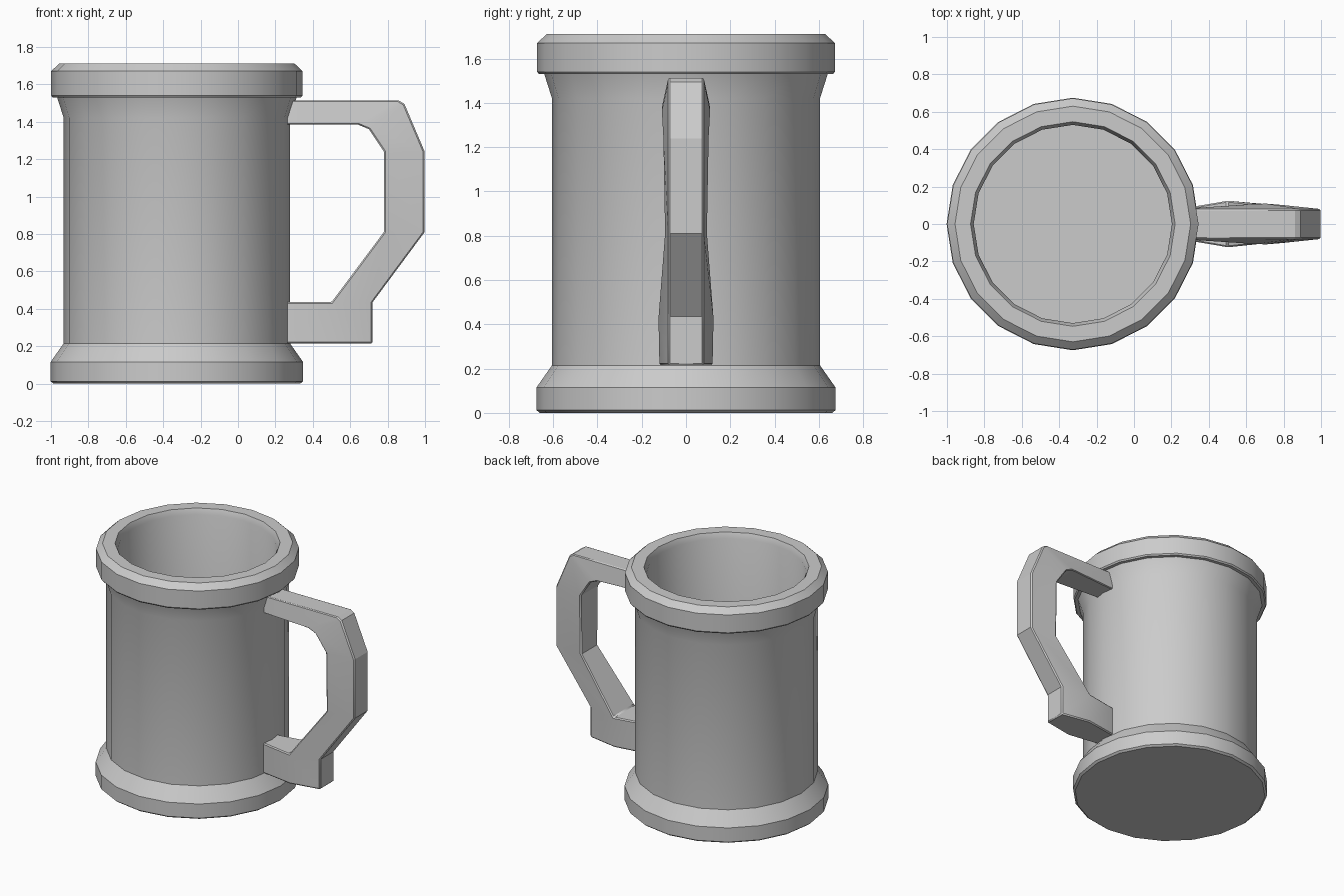
import bpy, bmesh, math

if "Cube" in bpy.data.objects:
    bpy.data.objects.remove(bpy.data.objects["Cube"])

SIDES = 20
CX = -0.327


def finish(name, bm, angle):
    bmesh.ops.remove_doubles(bm, verts=bm.verts, dist=0.0005)
    bmesh.ops.recalc_face_normals(bm, faces=bm.faces)
    me = bpy.data.meshes.new(name)
    bm.to_mesh(me)
    bm.free()
    ob = bpy.data.objects.new(name, me)
    bpy.context.collection.objects.link(ob)
    bpy.ops.object.select_all(action='DESELECT')
    ob.select_set(True)
    bpy.context.view_layer.objects.active = ob
    bpy.ops.object.shade_smooth_by_angle(angle=math.radians(angle))
    return ob


# Mug body: (radius, z) profile from the underside, over the rim, to the inner floor
profile = [(0.66, 0.0), (0.675, 0.012), (0.675, 0.115), (0.605, 0.215),
           (0.605, 1.42), (0.64, 1.53), (0.664, 1.53), (0.672, 1.54),
           (0.672, 1.67), (0.63, 1.71), (0.547, 1.71), (0.53, 1.67),
           (0.53, 0.14)]
bm = bmesh.new()
rings = []
for r, z in profile:
    rings.append([bm.verts.new((CX + r * math.cos(2 * math.pi * i / SIDES),
                                r * math.sin(2 * math.pi * i / SIDES), z))
                  for i in range(SIDES)])
for a, b in zip(rings, rings[1:]):
    for i in range(SIDES):
        j = (i + 1) % SIDES
        bm.faces.new((a[i], a[j], b[j], b[i]))
bm.faces.new(rings[0][::-1])
bm.faces.new(rings[-1])
finish("mug_body", bm, 25)

# Handle: stations of outer and inner edge, each (x, z, half width)
stations = [
    ((0.24, 1.513, 0.08), (0.24, 1.385, 0.08)),
    ((0.86, 1.513, 0.08), (0.64, 1.385, 0.108)),
    ((0.89, 1.495, 0.08), (0.70, 1.36, 0.11)),
    ((0.998, 1.24, 0.08), (0.78, 1.24, 0.103)),
    ((0.998, 0.81, 0.08), (0.78, 0.81, 0.095)),
    ((0.72, 0.435, 0.08), (0.50, 0.435, 0.125)),
    ((0.72, 0.215, 0.08), (0.50, 0.435, 0.125)),
    ((0.50, 0.215, 0.12), (0.50, 0.435, 0.125)),
    ((0.24, 0.215, 0.08), (0.24, 0.435, 0.08)),
]
bm = bmesh.new()
loops = []
for (ox, oz, ow), (ix, iz, iw) in stations:
    loops.append([bm.verts.new(p) for p in
                  ((ox, -ow, oz), (ox, ow, oz), (ix, iw, iz), (ix, -iw, iz))])
for a, b in zip(loops, loops[1:]):
    for i in range(4):
        j = (i + 1) % 4
        bm.faces.new((a[i], a[j], b[j], b[i]))
bm.faces.new(loops[0][::-1])
bm.faces.new(loops[-1])
bmesh.ops.dissolve_degenerate(bm, dist=0.0005, edges=bm.edges)
handle = finish("handle", bm, 20)

# Slightly softened handle edges
bev = handle.modifiers.new("soft_edges", 'BEVEL')
bev.width = 0.008
bev.segments = 1
bev.limit_method = 'ANGLE'
bev.angle_limit = math.radians(50)
